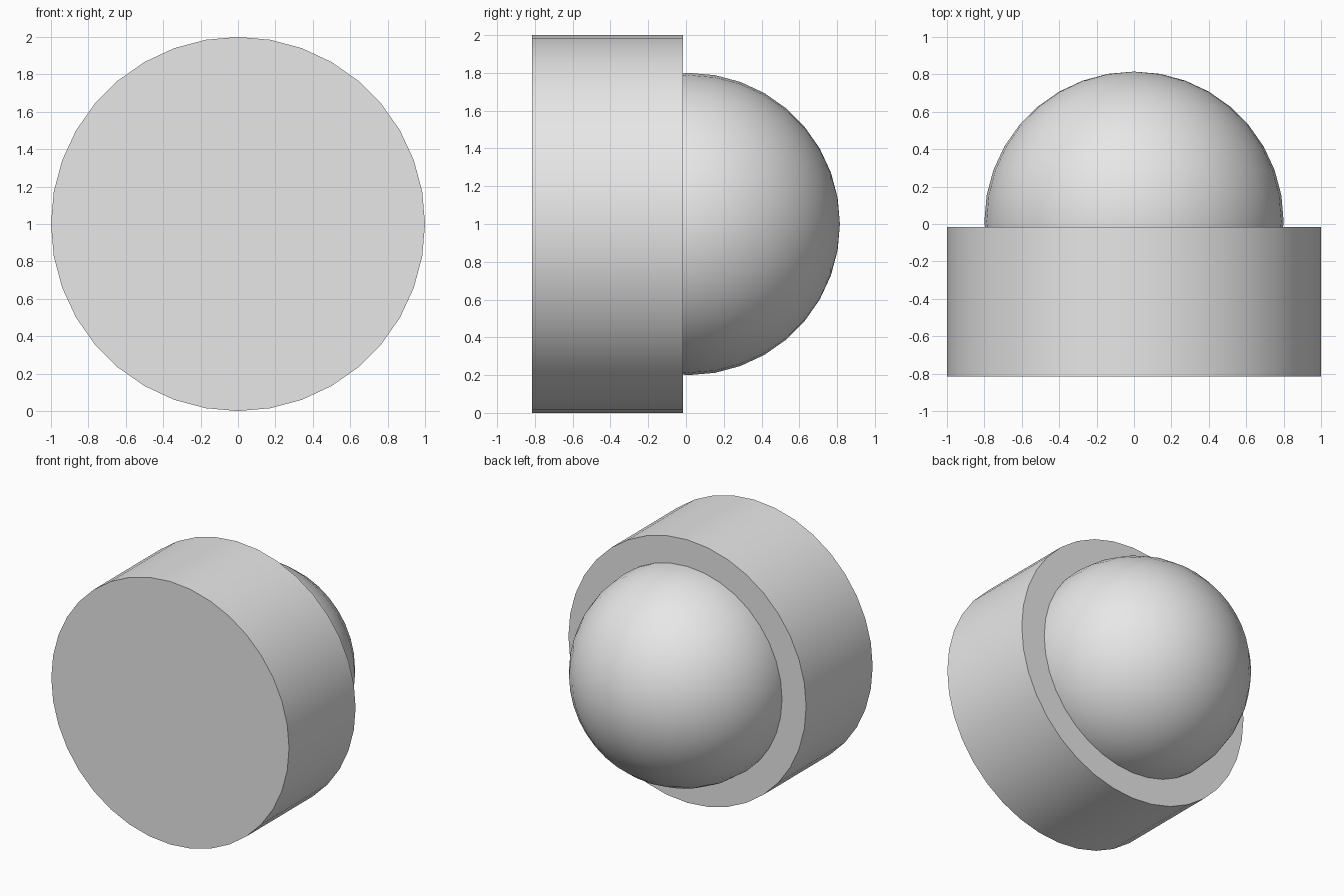
import bpy, bmesh
from math import radians
from mathutils import Matrix

SIDES = 36
START, JOINT, DOME_CENTRE = -0.815, -0.015, 0.015

cube = bpy.data.objects.get("Cube")
if cube:
    bpy.data.objects.remove(cube, do_unlink=True)

grey = bpy.data.materials.new("light_grey")
grey.use_nodes = True
grey.diffuse_color = (0.8, 0.8, 0.8, 1)
grey.node_tree.nodes["Principled BSDF"].inputs["Base Color"].default_value = grey.diffuse_color


def placed(y):
    """Turn the z axis of a primitive to face the back, at depth y."""
    return Matrix.Translation((0, y, 1)) @ Matrix.Rotation(radians(-90), 4, "X")


def finish(name, bm):
    mesh = bpy.data.meshes.new(name)
    bmesh.ops.recalc_face_normals(bm, faces=bm.faces)
    bm.to_mesh(mesh)
    bm.free()
    mesh.materials.append(grey)
    obj = bpy.data.objects.new(name, mesh)
    bpy.context.collection.objects.link(obj)
    bpy.ops.object.select_all(action="DESELECT")
    obj.select_set(True)
    bpy.context.view_layer.objects.active = obj
    bpy.ops.object.shade_smooth_by_angle(angle=radians(30))


# Wide drum at the front
bm = bmesh.new()
bmesh.ops.create_cone(bm, cap_ends=True, segments=SIDES, radius1=1, radius2=1,
                      depth=JOINT - START, matrix=placed((START + JOINT) / 2))
finish("drum", bm)

# Round dome at the back, trimmed just inside the drum
bm = bmesh.new()
bmesh.ops.create_uvsphere(bm, u_segments=SIDES, v_segments=SIDES // 2, radius=0.8,
                          matrix=placed(DOME_CENTRE))
bmesh.ops.bisect_plane(bm, geom=bm.verts[:] + bm.edges[:] + bm.faces[:],
                       plane_co=(0, JOINT - 0.02, 0), plane_no=(0, 1, 0), clear_inner=True)
bmesh.ops.holes_fill(bm, edges=[e for e in bm.edges if e.is_boundary], sides=0)
finish("dome", bm)
